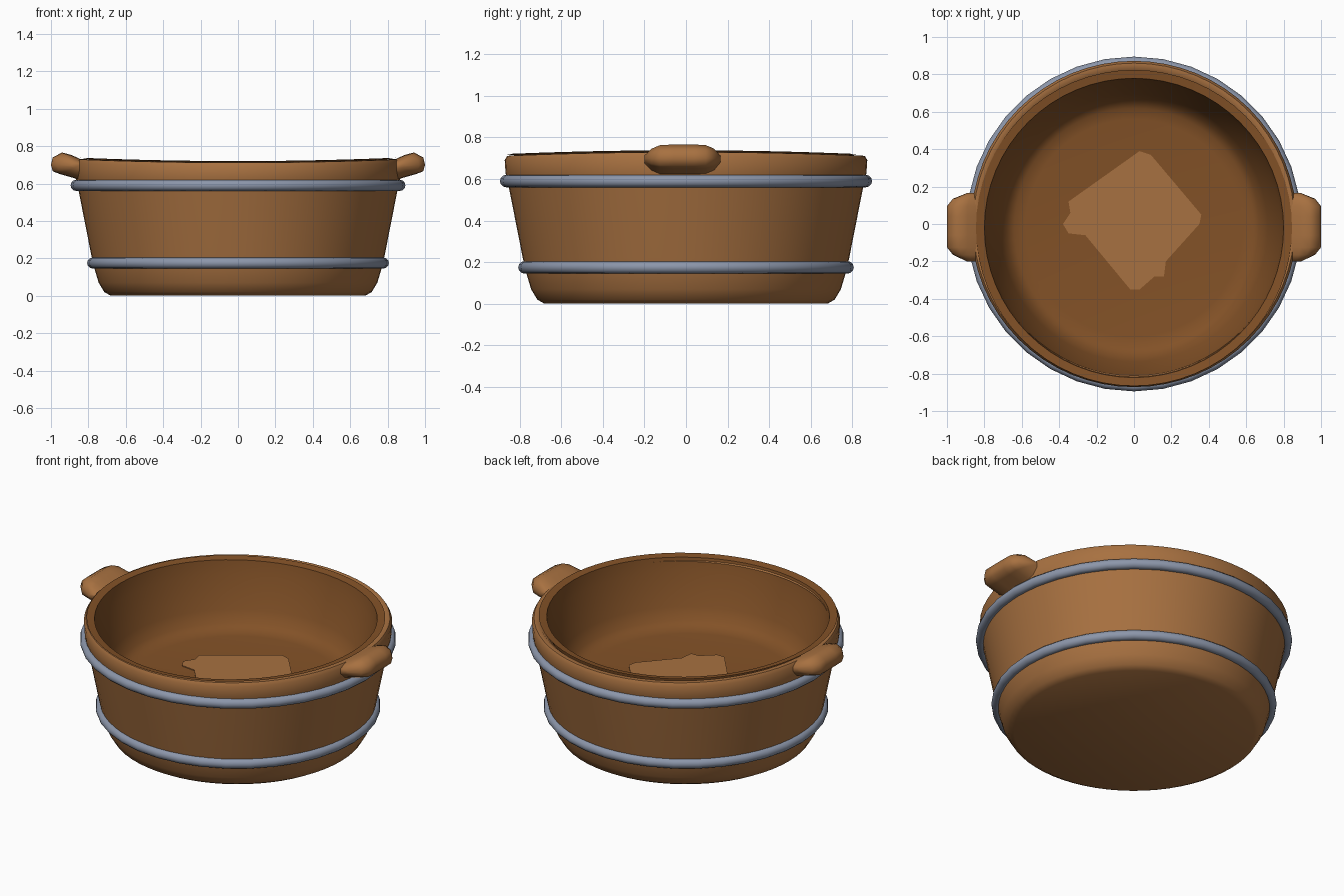
import bpy, bmesh, math

cube = bpy.data.objects.get("Cube")
if cube:
    bpy.data.objects.remove(cube, do_unlink=True)


def material(name, colour):
    m = bpy.data.materials.new(name)
    m.use_nodes = True
    m.diffuse_color = (*colour, 1)
    m.node_tree.nodes["Principled BSDF"].inputs["Base Color"].default_value = (*colour, 1)
    return m


wood = material("warm brown wood", (0.39, 0.165, 0.052))
dark_wood = material("dark brown wood", (0.225, 0.083, 0.020))
steel = material("blue grey steel", (0.262, 0.305, 0.402))


def finish(bm, name, mat, angle=50):
    bmesh.ops.recalc_face_normals(bm, faces=bm.faces)
    mesh = bpy.data.meshes.new(name)
    bm.to_mesh(mesh)
    bm.free()
    mesh.materials.append(mat)
    obj = bpy.data.objects.new(name, mesh)
    bpy.context.collection.objects.link(obj)
    bpy.ops.object.select_all(action='DESELECT')
    obj.select_set(True)
    bpy.context.view_layer.objects.active = obj
    bpy.ops.object.shade_smooth_by_angle(angle=math.radians(angle))
    return obj


def bridge(bm, rings):
    for a, b in zip(rings, rings[1:]):
        for i in range(len(a)):
            j = (i + 1) % len(a)
            bm.faces.new((a[i], a[j], b[j], b[i]))


def lathe(name, profile, mat, cap, flip=False, shift=0, steps=64):
    """Turn (radius, height) points about z; the high part waves gently."""
    bm = bmesh.new()
    rings = []
    for r, z in profile:
        ring = []
        for i in range(steps):
            a = math.tau * i / steps
            wave = 0.009 * math.cos(2 * a) if z > 0.65 else 0
            ring.append(bm.verts.new((r * math.cos(a), r * math.sin(a) + shift, z + wave)))
        rings.append(ring)
    bridge(bm, rings)
    bm.faces.new(rings[cap])
    obj = finish(bm, name, mat)
    if flip and obj.data.polygons[-1].normal.z < 0:
        obj.data.flip_normals()
    return obj


# Outer wall with rounded foot and rolled rim
lathe("tub_wall", [(0.68, 0.0), (0.715, 0.02), (0.745, 0.07), (0.766, 0.14),
                   (0.785, 0.22), (0.85, 0.55), (0.868, 0.63), (0.872, 0.70),
                   (0.86, 0.72), (0.835, 0.722), (0.81, 0.70)], wood, 0)

# Dark lining, set slightly towards the front
lathe("tub_lining", [(0.845, 0.729), (0.80, 0.722), (0.785, 0.64), (0.715, 0.45),
                     (0.68, 0.38), (0.64, 0.353), (0.58, 0.345)],
      dark_wood, -1, flip=True, shift=-0.021)

# Worn pale patch on the floor
bm = bmesh.new()
outline = [(0.03, 0.39), (0.09, 0.37), (0.36, 0.05), (0.35, 0.0), (0.17, -0.2),
           (0.16, -0.28), (0.11, -0.28), (0.03, -0.35), (-0.02, -0.35),
           (-0.26, -0.06), (-0.35, -0.05), (-0.38, 0.0), (-0.34, 0.06), (-0.35, 0.12)]
face = bm.faces.new([bm.verts.new((x, y, 0.345)) for x, y in outline])
top = bmesh.ops.extrude_face_region(bm, geom=[face])["geom"]
bmesh.ops.translate(bm, vec=(0, 0, 0.005),
                    verts=[v for v in top if isinstance(v, bmesh.types.BMVert)])
finish(bm, "floor_patch", wood, 30)

# Metal hoops
for name, radius, z in (("lower_hoop", 0.777, 0.175), ("upper_hoop", 0.865, 0.59)):
    bpy.ops.mesh.primitive_torus_add(major_radius=radius, minor_radius=0.03,
                                     major_segments=36, minor_segments=12,
                                     location=(0, 0, z))
    hoop = bpy.context.object
    hoop.name = name
    hoop.data.materials.append(steel)
    bpy.ops.object.shade_smooth()

# Lug handles: one cross-section, tapered towards both ends
section = [(0.83, 0.61), (0.88, 0.63), (0.95, 0.65), (0.99, 0.665), (1.0, 0.70),
           (0.99, 0.74), (0.94, 0.766), (0.89, 0.752), (0.83, 0.725)]
stations = [(-0.20, 0.25), (-0.165, 0.72), (-0.125, 0.95), (-0.06, 1.0),
            (0.04, 1.0), (0.095, 0.95), (0.135, 0.72), (0.165, 0.25)]
for name, side in (("left_handle", 1), ("right_handle", -1)):
    bm = bmesh.new()
    rings = []
    for y, s in stations:
        rings.append([bm.verts.new((side * (0.84 + (x - 0.84) * min(1, s + 0.08)), y,
                                    0.695 + (z - 0.695) * s)) for x, z in section])
    bridge(bm, rings)
    bm.faces.new(rings[0])
    bm.faces.new(rings[-1])
    finish(bm, name, wood, 60)
